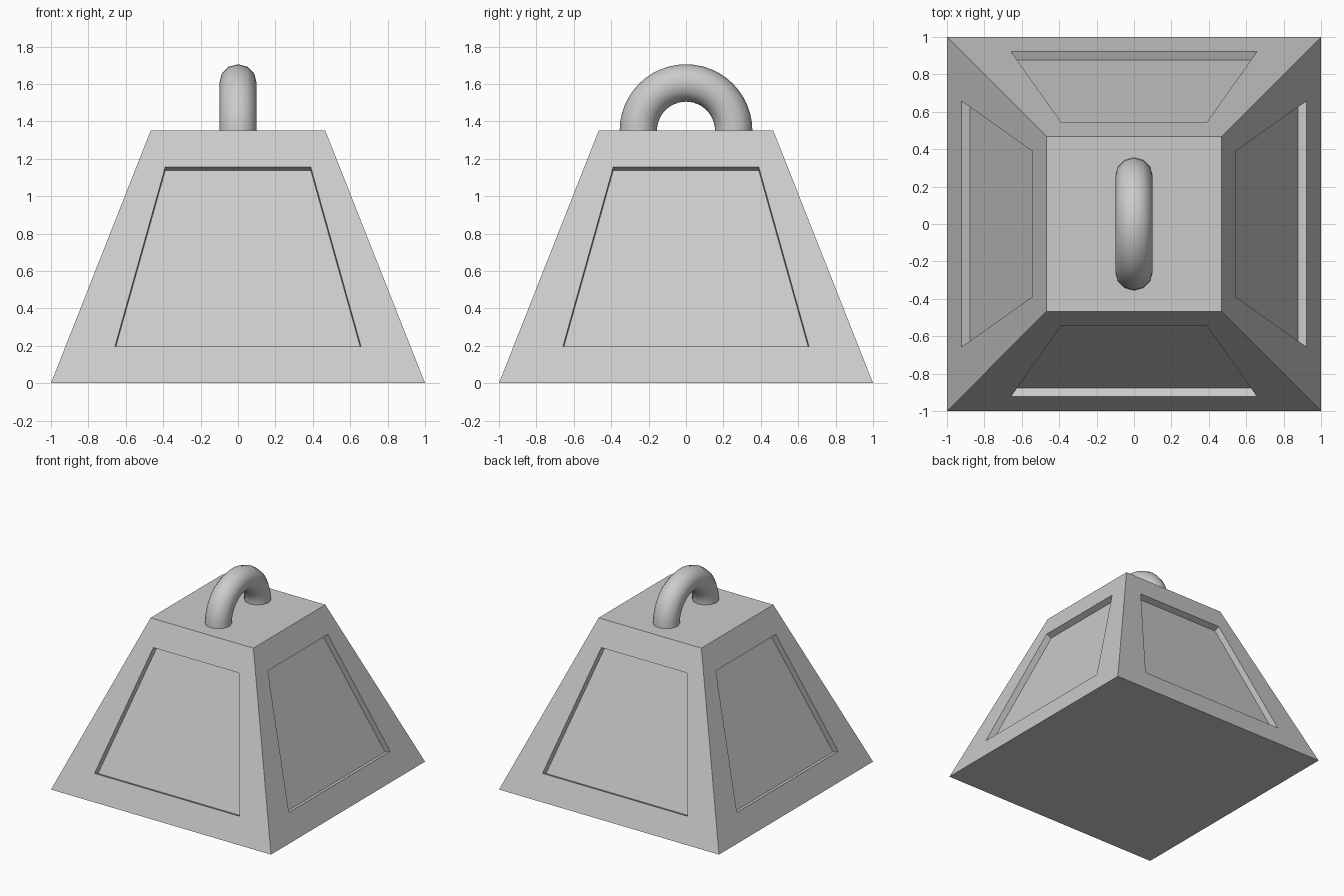
import bpy, bmesh, math
from mathutils import Vector, Matrix

cube = bpy.data.objects.get("Cube")
if cube:
    bpy.data.objects.remove(cube, do_unlink=True)

HEIGHT, BASE, TOP = 1.35, 1.0, 0.467
DEPTH = 0.05
SLOPE = (BASE - TOP) / HEIGHT

grey = bpy.data.materials.new("plain grey")
grey.use_nodes = True
colour = (0.6, 0.6, 0.6, 1)
grey.diffuse_color = colour
grey.node_tree.nodes["Principled BSDF"].inputs["Base Color"].default_value = colour


def add_object(name, bm):
    mesh = bpy.data.meshes.new(name)
    bmesh.ops.recalc_face_normals(bm, faces=bm.faces)
    bm.to_mesh(mesh)
    bm.free()
    mesh.materials.append(grey)
    obj = bpy.data.objects.new(name, mesh)
    bpy.context.collection.objects.link(obj)
    return obj


def trapezoid(low_half, low_z, high_half, high_z):
    """Four corners lying on the sloping front side."""
    corners = [(-low_half, low_z), (low_half, low_z), (high_half, high_z), (-high_half, high_z)]
    return [Vector((x, z * SLOPE - BASE, z)) for x, z in corners]


# Weight body: four sloping sides, each with a recessed panel
bm = bmesh.new()
inward = Vector((0, 1, -SLOPE)).normalized() * DEPTH
outer = trapezoid(BASE, 0, TOP, HEIGHT)
rim = trapezoid(0.658, 0.195, 0.389, 1.155)
panel = [p + inward for p in rim]
for quarter in range(4):
    turn = Matrix.Rotation(quarter * math.pi / 2, 3, 'Z')
    loops = [[bm.verts.new(turn @ p) for p in loop] for loop in (outer, rim, panel)]
    for a, b in zip(loops, loops[1:]):
        for i in range(4):
            j = (i + 1) % 4
            bm.faces.new((a[i], a[j], b[j], b[i]))
    bm.faces.new(loops[-1])
bmesh.ops.remove_doubles(bm, verts=bm.verts, dist=0.0001)
bmesh.ops.holes_fill(bm, edges=[e for e in bm.edges if e.is_boundary], sides=4)
add_object("weight_body", bm)

# Handle: half ring standing on the flat top, along the y axis
RING, TUBE, STEPS, SIDES = 0.255, 0.1, 24, 12
bm = bmesh.new()
rings = []
for s in range(STEPS + 1):
    a = math.pi * s / STEPS
    ring = []
    for k in range(SIDES):
        t = 2 * math.pi * k / SIDES
        r = RING + TUBE * math.cos(t)
        ring.append(bm.verts.new((TUBE * math.sin(t), r * math.cos(a), HEIGHT + r * math.sin(a))))
    rings.append(ring)
for a, b in zip(rings, rings[1:]):
    for k in range(SIDES):
        n = (k + 1) % SIDES
        bm.faces.new((a[k], a[n], b[n], b[k])).smooth = True
add_object("handle", bm)
